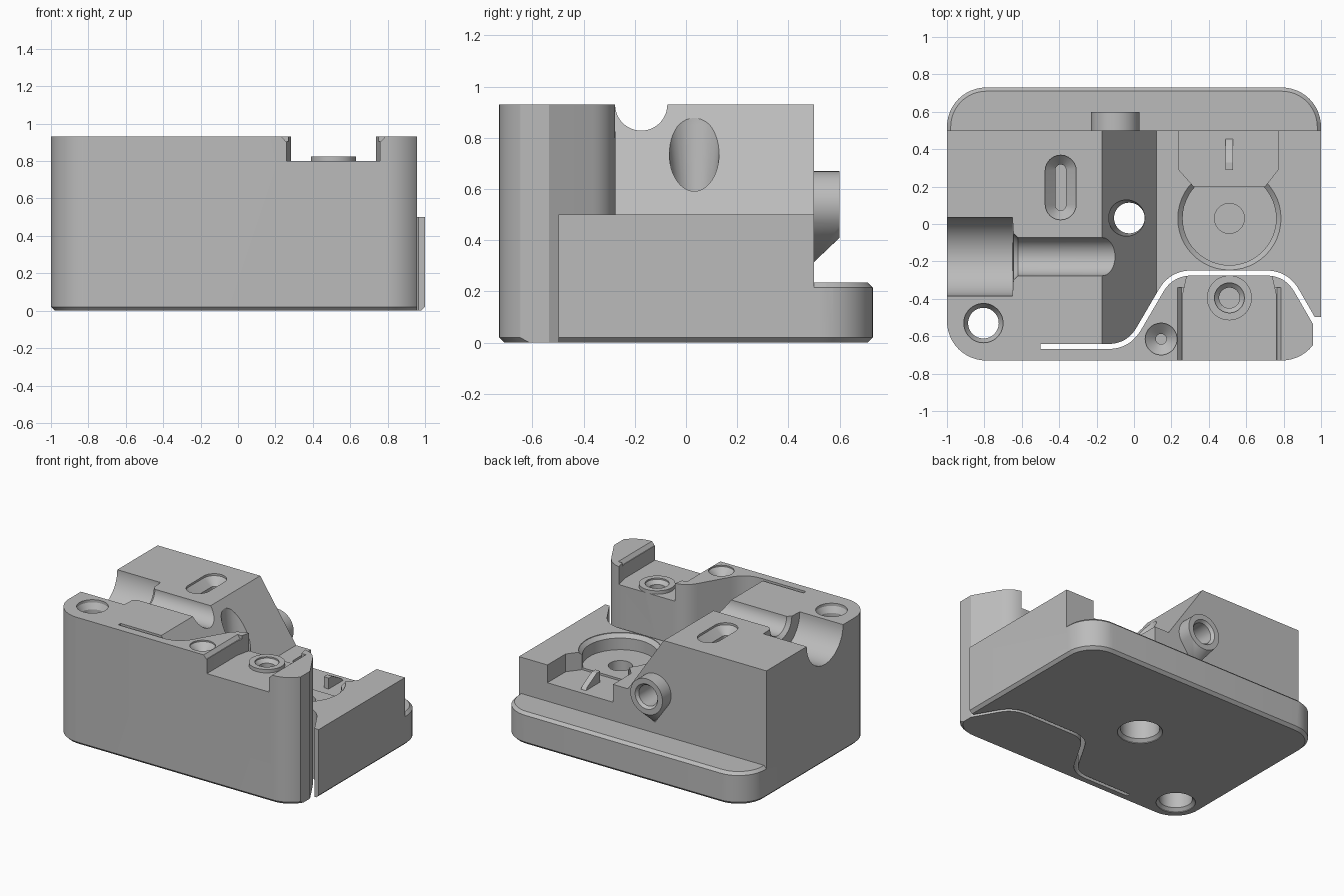
import bpy, bmesh, math
from mathutils import Matrix, Vector

cube = bpy.data.objects.get("Cube")
if cube:
    bpy.data.objects.remove(cube, do_unlink=True)

grey = bpy.data.materials.new("plain grey")
grey.use_nodes = True
grey.diffuse_color = (0.5, 0.5, 0.5, 1)
grey.node_tree.nodes["Principled BSDF"].inputs["Base Color"].default_value = (0.5, 0.5, 0.5, 1)


def finish(name, bm):
    bmesh.ops.recalc_face_normals(bm, faces=bm.faces[:])
    mesh = bpy.data.meshes.new(name)
    bm.to_mesh(mesh)
    bm.free()
    mesh.materials.append(grey)
    obj = bpy.data.objects.new(name, mesh)
    bpy.context.collection.objects.link(obj)
    return obj


def loft(name, rings, matrix=None):
    """Solid through stacked outlines: rings = [(points, height), ...]"""
    bm = bmesh.new()
    loops = [[bm.verts.new((x, y, z)) for x, y in pts] for pts, z in rings]
    n = len(loops[0])
    for a, b in zip(loops, loops[1:]):
        for i in range(n):
            j = (i + 1) % n
            bm.faces.new((a[i], a[j], b[j], b[i]))
    bm.faces.new(loops[0][::-1])
    bm.faces.new(loops[-1])
    if matrix:
        bm.transform(matrix)
    return finish(name, bm)


def prism(name, pts, z0, z1, matrix=None):
    return loft(name, [(pts, z0), (pts, z1)], matrix)


def box(name, x0, x1, y0, y1, z0, z1):
    return prism(name, [(x0, y0), (x1, y0), (x1, y1), (x0, y1)], z0, z1)


def circle(r, n=48):
    return [(r * math.cos(2 * math.pi * i / n), r * math.sin(2 * math.pi * i / n)) for i in range(n)]


def turned(name, center, profile, axis='Z'):
    """Round solid from (radius, height along axis) pairs"""
    rot = {'Z': Matrix(), 'X': Matrix.Rotation(math.pi / 2, 4, 'Y'),
           'Y': Matrix.Rotation(-math.pi / 2, 4, 'X')}[axis]
    return loft(name, [(circle(r), h) for r, h in profile], Matrix.Translation(center) @ rot)


def combine(target, tool, op='DIFFERENCE'):
    mod = target.modifiers.new("bool", 'BOOLEAN')
    mod.operation, mod.object, mod.solver = op, tool, 'EXACT'
    bpy.context.view_layer.objects.active = target
    bpy.ops.object.modifier_apply(modifier=mod.name)
    bpy.data.objects.remove(tool, do_unlink=True)


def outline(d=0.0, r=0.21):
    """Rounded footprint, grown by d"""
    pts = []
    for k, (sx, sy) in enumerate([(1, 1), (-1, 1), (-1, -1), (1, -1)]):
        for i in range(13):
            a = math.radians(90 * k + 7.5 * i)
            pts.append((sx * (1 - r) + (r + d) * math.cos(a), sy * (0.73 - r) + (r + d) * math.sin(a)))
    return pts


def capsule(x, y, half, r):
    return [(x + r * math.cos(math.pi * i / 12), y + half + r * math.sin(math.pi * i / 12)) for i in range(13)] + \
           [(x - r * math.cos(math.pi * i / 12), y - half - r * math.sin(math.pi * i / 12)) for i in range(13)]


def filleted(pts, cut):
    """Round the inner corners of a path"""
    out = [Vector(pts[0])]
    for p, c, q in zip(pts, pts[1:], pts[2:]):
        p, c, q = Vector(p), Vector(c), Vector(q)
        a, b = c + (p - c).normalized() * cut, c + (q - c).normalized() * cut
        for i in range(11):
            t = i / 10
            out.append(a * (1 - t) ** 2 + c * 2 * t * (1 - t) + b * t * t)
    return out + [Vector(pts[-1])]


def ribbon(path, w):
    left, right = [], []
    for i, p in enumerate(path):
        d = (path[min(i + 1, len(path) - 1)] - path[max(i - 1, 0)]).normalized()
        n = Vector((-d.y, d.x)) * w / 2
        left.append(tuple(p + n))
        right.append(tuple(p - n))
    return left + right[::-1]


# Main block with chamfered underside
body = loft("housing_body", [(outline(-0.02), 0), (outline(), 0.02), (outline(), 0.93)])

# Rear step leaving a chamfered base lip
step = box("step_cutter", -1.2, 1.2, 0.5, 0.95, 0.15, 1.1)
combine(step, loft("lip", [(outline(0.12), 0.095), (outline(-0.02), 0.235)]))
combine(body, step)

# Slope and low deck behind the flexing lever
path = filleted([(-0.5, -0.655), (-0.03, -0.655), (0.2, -0.262), (0.815, -0.262), (1.02, -0.617)], 0.11)
low = prism("deck_cutter", [(-0.238, 1.03), (0.12, 0.5), (1.3, 0.5), (1.3, 1.03)], -0.9, 0.9,
            Matrix.Rotation(math.pi / 2, 4, 'X'))
region = [(-0.3, -0.655)] + [tuple(p) for p in path[1:]] + [(1.2, -0.617), (1.2, 0.8), (-0.3, 0.8)]
combine(low, prism("deck_region", region, 0.3, 1.2), 'INTERSECT')
combine(body, low)

# Slit that frees the lever, and the lever's shortened end
combine(body, prism("slit_cutter", ribbon(path, 0.027), -0.1, 1.1))
combine(body, box("lever_end_cutter", 0.957, 1.2, -0.9, -0.497, -0.1, 1.1))

# Stepped half-round channel across the top
combine(body, turned("channel_cutter", (0, -0.175, 0.93),
                     [(0.21, -1.1), (0.21, -0.65), (0.125, -0.645), (0.102, -0.62), (0.102, 0.05)], 'X'))

# Chamfered slot in the top
combine(body, loft("slot_cutter", [(capsule(-0.392, 0.195, 0.095, 0.028), 0.6),
                                   (capsule(-0.392, 0.195, 0.095, 0.028), 0.86),
                                   (capsule(-0.392, 0.195, 0.09, 0.083), 0.915),
                                   (capsule(-0.392, 0.195, 0.09, 0.083), 1.0)]))

# Round recess with blind hole, and its open rear pocket
combine(body, prism("pocket_cutter", [(0.24, 0.6), (0.24, 0.29), (0.32, 0.2), (0.70, 0.2), (0.77, 0.29), (0.77, 0.6)],
                    0.37, 0.9))
combine(body, turned("recess_cutter", (0.51, 0.03, 0), [(0.25, 0.385), (0.25, 0.47), (0.276, 0.496), (0.276, 0.7)]))
combine(body, turned("recess_hole_cutter", (0.51, 0.03, 0), [(0.08, 0.25), (0.08, 0.5)]))

# Small rib in the pocket
combine(body, prism("rib", [(0.29, 0.35), (0.47, 0.35), (0.44, 0.39), (0.33, 0.45), (0.29, 0.45)], 0.49, 0.53,
                    Matrix(((0, 0, 1, 0), (1, 0, 0, 0), (0, 1, 0, 0), (0, 0, 0, 1)))), 'UNION')

# Lever pocket with raised screw seat
combine(body, prism("lever_pocket_cutter", [(0.26, -0.9), (0.76, -0.9), (0.76, -0.38), (0.72, -0.2),
                                            (0.30, -0.2), (0.26, -0.38)], 0.80, 1.1))
combine(body, loft("pocket_chamfer_cutter", [([(0.255, -0.9), (0.765, -0.9), (0.765, -0.34), (0.255, -0.34)], 0.905),
                                             ([(0.225, -0.9), (0.795, -0.9), (0.795, -0.34), (0.225, -0.34)], 0.94)]))
combine(body, turned("screw_seat", (0.51, -0.395, 0), [(0.12, 0.75), (0.12, 0.825)]), 'UNION')
combine(body, turned("seat_hole_cutter", (0.51, -0.395, 0),
                     [(0.055, 0.5), (0.055, 0.79), (0.08, 0.815), (0.08, 0.9)]))

# Countersunk blind screw hole and two through holes
combine(body, turned("countersink_cutter", (0.145, -0.615, 0),
                     [(0.028, 0.5), (0.028, 0.87), (0.085, 0.92), (0.085, 1.0)]))
combine(body, turned("corner_hole_cutter", (-0.805, -0.53, 0),
                     [(0.13, -0.05), (0.13, 0.005), (0.11, 0.025), (0.11, 0.2), (0.082, 0.21),
                      (0.082, 0.87), (0.105, 0.91), (0.105, 1.0)]))
combine(body, turned("centre_hole_cutter", (-0.025, 0.032, 0),
                     [(0.15, -0.05), (0.15, 0.005), (0.13, 0.025), (0.13, 0.2), (0.082, 0.21),
                      (0.082, 0.58), (0.11, 0.85), (0.11, 1.0)]))

# Rear tube boss with a tapered support beneath
bm = bmesh.new()
for x, z in circle(0.13):
    for y in (0.4, 0.6):
        bm.verts.new((-0.1 + x, y, 0.54 + z))
for y, z in ((0.6, 0.415), (0.5, 0.315), (0.4, 0.315)):
    bm.verts.new((-0.1, y, z))
hull = bmesh.ops.convex_hull(bm, input=bm.verts[:])
bmesh.ops.delete(bm, geom=[v for v in hull["geom_interior"] if isinstance(v, bmesh.types.BMVert)], context='VERTS')
combine(body, finish("rear_boss", bm), 'UNION')
combine(body, turned("boss_hole_cutter", (-0.1, 0, 0.54), [(0.075, 0.3), (0.075, 0.58), (0.095, 0.605), (0.095, 0.7)], 'Y'))

# Smooth curved walls, crisp edges
bpy.ops.object.select_all(action='DESELECT')
body.select_set(True)
bpy.context.view_layer.objects.active = body
bpy.ops.object.shade_smooth_by_angle(angle=math.radians(25))
